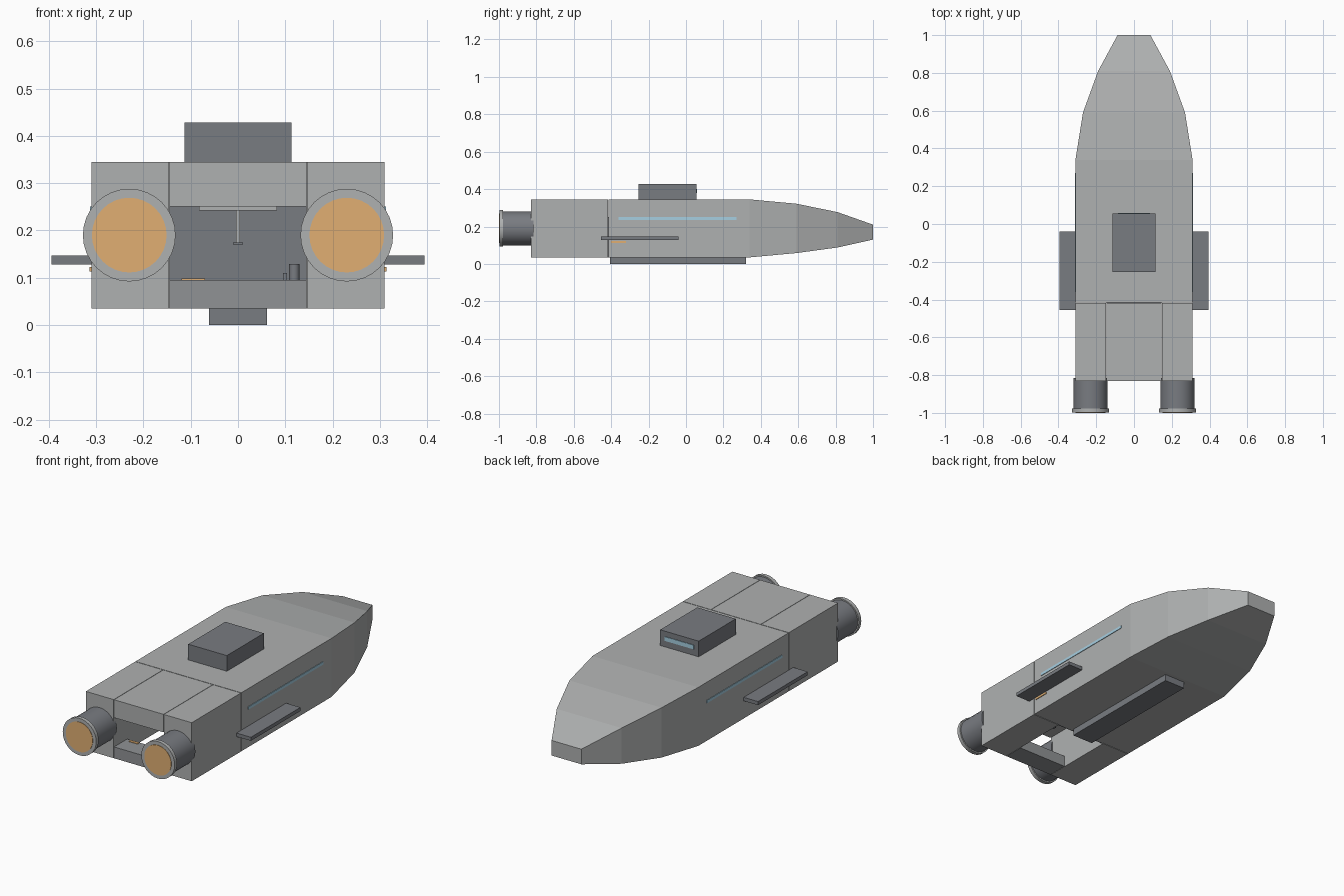
import bpy, bmesh, math
from mathutils import Matrix

if "Cube" in bpy.data.objects:
    bpy.data.objects.remove(bpy.data.objects["Cube"])


def material(name, rgb):
    m = bpy.data.materials.new(name)
    m.use_nodes = True
    m.diffuse_color = (*rgb, 1)
    m.node_tree.nodes["Principled BSDF"].inputs["Base Color"].default_value = (*rgb, 1)
    return m


HULL = material("hull grey", (0.43, 0.44, 0.44))
DARK = material("dark grey", (0.19, 0.20, 0.22))
FRAME = material("bay grey", (0.28, 0.29, 0.30))
GLOW = material("engine orange", (0.75, 0.43, 0.17))
GLASS = material("window blue", (0.38, 0.62, 0.75))


def finish(name, bm, mat):
    bmesh.ops.recalc_face_normals(bm, faces=bm.faces)
    mesh = bpy.data.meshes.new(name)
    bm.to_mesh(mesh)
    bm.free()
    mesh.materials.append(mat)
    ob = bpy.data.objects.new(name, mesh)
    bpy.context.collection.objects.link(ob)
    return ob


def box(name, x, y, z, mat):
    """Box from (min, max) ranges on each axis."""
    bm = bmesh.new()
    bmesh.ops.create_cube(bm, size=1)
    for v in bm.verts:
        v.co = [r[0] if c < 0 else r[1] for c, r in zip(v.co, (x, y, z))]
    return finish(name, bm, mat)


def pair(name, x, y, z, mat):
    """Box on the left (+x) and its mirror on the right."""
    box("left_" + name, x, y, z, mat)
    box("right_" + name, (-x[1], -x[0]), y, z, mat)


def loft(name, sections, mat):
    """Rectangular sections of (y, half width, bottom, top) joined along y."""
    bm = bmesh.new()
    rings = [[bm.verts.new((sx * w, y, z)) for sx, z in
              ((-1, lo), (1, lo), (1, hi), (-1, hi))] for y, w, lo, hi in sections]
    for a, b in zip(rings, rings[1:]):
        for i in range(4):
            j = (i + 1) % 4
            bm.faces.new((a[i], a[j], b[j], b[i]))
    bm.faces.new(rings[0])
    bm.faces.new(rings[-1])
    return finish(name, bm, mat)


def cylinder(name, centre, radius, length, mat, axis="Y", segments=32):
    bm = bmesh.new()
    bmesh.ops.create_cone(bm, cap_ends=True, segments=segments, radius1=radius,
                          radius2=radius, depth=length)
    turn = Matrix.Rotation(math.pi / 2, 4, "X") if axis == "Y" else Matrix.Identity(4)
    bm.transform(Matrix.Translation(centre) @ turn)
    ob = finish(name, bm, mat)
    bpy.ops.object.select_all(action="DESELECT")
    ob.select_set(True)
    bpy.context.view_layer.objects.active = ob
    bpy.ops.object.shade_smooth_by_angle()
    return ob


LOW, HIGH = 0.035, 0.345
W, BAY = 0.31, 0.145
STERN, SEAM = -0.83, -0.415

# Main hull and tapering nose
box("main_hull", (-W, W), (SEAM, 0.34), (LOW, HIGH), HULL)
loft("nose", [(0.34, W, LOW, HIGH), (0.59, 0.27, 0.058, 0.322),
              (0.81, 0.19, 0.088, 0.277), (1.0, 0.087, 0.13, 0.21)], HULL)

# Stern blocks around an open cargo bay
pair("stern_block", (BAY + 0.002, W), (STERN, SEAM - 0.003), (LOW, HIGH), HULL)
box("bay_roof", (-BAY, BAY), (STERN, SEAM - 0.003), (0.25, HIGH), HULL)
box("bay_sill", (-BAY, BAY), (STERN, -0.72), (LOW, 0.095), FRAME)
box("bay_bulkhead", (-BAY, BAY), (SEAM - 0.006, SEAM), (LOW, 0.25), DARK)

# Cargo crane, drum and crate inside the bay
box("crane_rail", (-0.082, 0.082), (-0.65, -0.62), (0.242, 0.25), HULL)
box("crane_cable", (-0.004, 0.004), (-0.64, -0.63), (0.172, 0.242), HULL)
box("crane_hook", (-0.011, 0.011), (-0.645, -0.625), (0.17, 0.174), DARK)
cylinder("cargo_drum", (0.119, -0.76, 0.112), 0.011, 0.034, DARK, "Z", 16)
box("cargo_crate", (0.095, 0.104), (-0.77, -0.75), (0.095, 0.11), DARK)
box("bay_marker", (-0.12, -0.07), (-0.74, -0.725), (0.095, 0.098), GLOW)

# Bridge, keel and side fins
box("bridge", (-0.113, 0.113), (-0.255, 0.055), (HIGH, 0.428), DARK)
box("bridge_window", (-0.085, 0.085), (0.055, 0.058), (0.378, 0.4), GLASS)
box("keel", (-0.061, 0.061), (-0.405, 0.32), (0.0, LOW), DARK)
pair("fin", (W, 0.394), (-0.455, -0.04), (0.128, 0.147), DARK)

# Window strips and small lamps on the flanks
pair("window_strip", (W, W + 0.003), (-0.36, 0.27), (0.235, 0.25), GLASS)
pair("side_lamp", (W, W + 0.004), (-0.40, -0.32), (0.113, 0.123), GLOW)

# Engines: barrel, rear flange and glowing disc
for side, x in (("left", 0.23), ("right", -0.23)):
    cylinder(side + "_engine", (x, -0.9, 0.19), 0.091, 0.17, DARK)
    cylinder(side + "_engine_flange", (x, -0.988, 0.19), 0.098, 0.02, HULL)
    cylinder(side + "_engine_glow", (x, -0.998, 0.19), 0.079, 0.004, GLOW)
